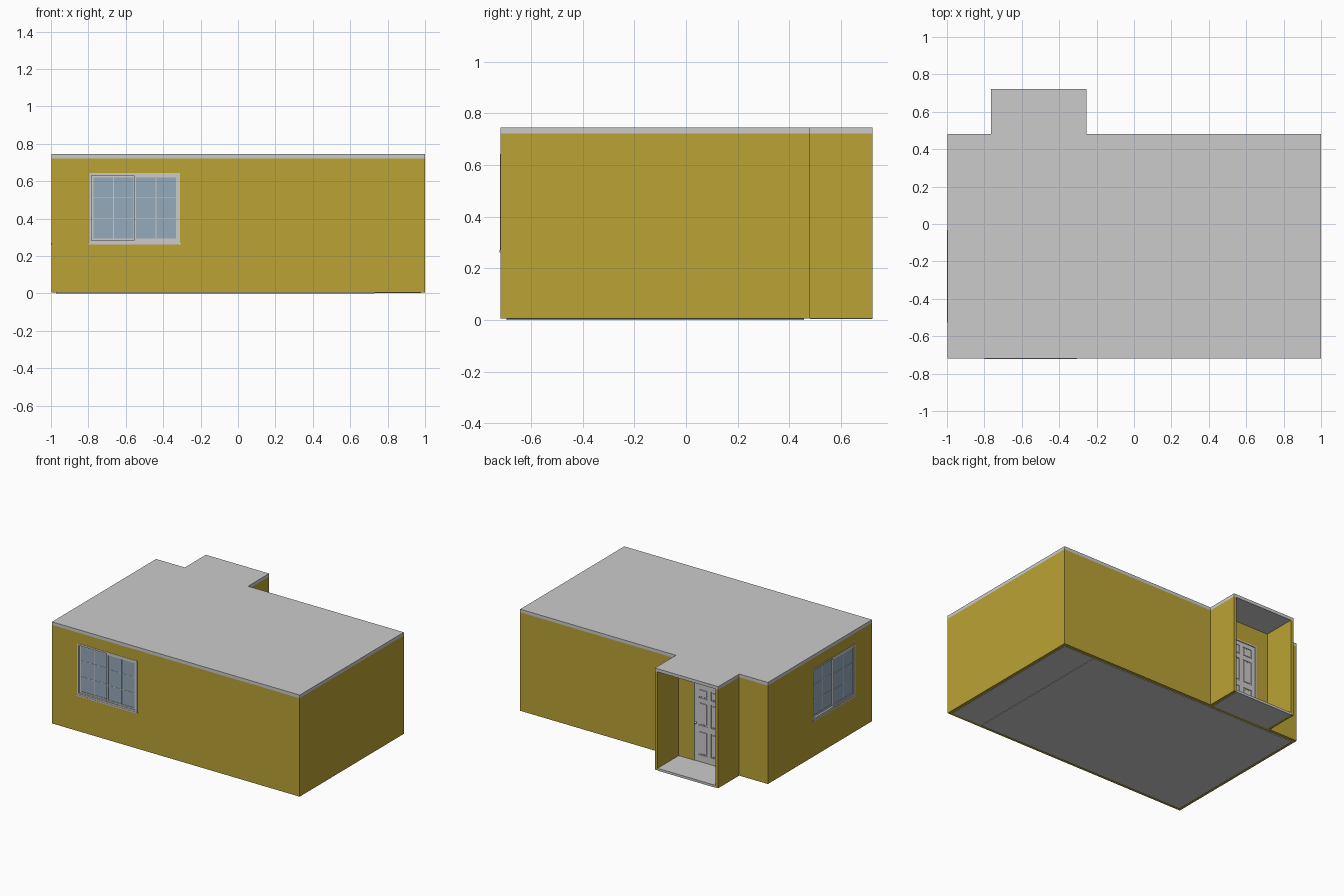
import bpy, bmesh
from mathutils import Matrix, Vector

if "Cube" in bpy.data.objects:
    bpy.data.objects.remove(bpy.data.objects["Cube"])

# Main dimensions
X0, X1 = -0.996, 1.0          # house sides
Y0, Y1, Y2 = -0.718, 0.48, 0.722  # front, back wall, porch front
PX0, PX1 = -0.765, -0.255     # porch sides
T = 0.022                     # wall thickness
OUTLINE = [(X0, Y0), (X1, Y0), (X1, Y1), (PX1, Y1), (PX1, Y2), (PX0, Y2), (PX0, Y1), (X0, Y1)]


def material(name, rgb):
    m = bpy.data.materials.new(name)
    m.diffuse_color = (*rgb, 1)
    m.use_nodes = True
    m.node_tree.nodes["Principled BSDF"].inputs["Base Color"].default_value = m.diffuse_color
    return m


YELLOW = material("yellow_paint", (0.49, 0.365, 0.035))
GLASS = material("window_glass", (0.30, 0.40, 0.50))


def make_object(name, bm, mat=None, matrix=None):
    bmesh.ops.recalc_face_normals(bm, faces=bm.faces)
    me = bpy.data.meshes.new(name)
    bm.to_mesh(me)
    bm.free()
    ob = bpy.data.objects.new(name, me)
    bpy.context.collection.objects.link(ob)
    if mat:
        me.materials.append(mat)
    if matrix:
        ob.matrix_world = matrix
    return ob


def boxes(name, items, mat=None, matrix=None):
    """One object from boxes given as (x0, x1, y0, y1, z0, z1)."""
    bm = bmesh.new()
    for x0, x1, y0, y1, z0, z1 in items:
        centre = Matrix.Translation(((x0 + x1) / 2, (y0 + y1) / 2, (z0 + z1) / 2))
        size = Matrix.Diagonal((x1 - x0, y1 - y0, z1 - z0, 1))
        bmesh.ops.create_cube(bm, size=1, matrix=centre @ size)
    return make_object(name, bm, mat, matrix)


def prism(name, outline, z0, z1, mat=None):
    bm = bmesh.new()
    face = bm.faces.new([bm.verts.new((x, y, z0)) for x, y in outline])
    ext = bmesh.ops.extrude_face_region(bm, geom=[face])["geom"]
    top = [v for v in ext if isinstance(v, bmesh.types.BMVert)]
    bmesh.ops.translate(bm, verts=top, vec=(0, 0, z1 - z0))
    return make_object(name, bm, mat)


def cut(ob, box):
    cutter = boxes("cutter", [box])
    mod = ob.modifiers.new("cut", 'BOOLEAN')
    mod.operation, mod.solver, mod.object = 'DIFFERENCE', 'EXACT', cutter
    bpy.context.view_layer.objects.active = ob
    bpy.ops.object.modifier_apply(modifier=mod.name)
    bpy.data.objects.remove(cutter)


def ring(w, z0, z1, t, y0, y1, x0=None):
    """Four bars around a rectangle starting at x0 (centred if omitted)."""
    x0 = -w / 2 if x0 is None else x0
    x1 = x0 + w
    return [(x0, x0 + t, y0, y1, z0, z1), (x1 - t, x1, y0, y1, z0, z1),
            (x0 + t, x1 - t, y0, y1, z0, z0 + t), (x0 + t, x1 - t, y0, y1, z1 - t, z1)]


# Walls with rooms, window and door openings
WW, WZ0, WZ1 = 0.486, 0.27, 0.643
FWX, LWY = -0.552, -0.28
DX0, DX1, DZ0, DZ1 = -0.65, -0.393, 0.02, 0.592
walls = prism("walls", OUTLINE, 0.005, 0.722, YELLOW)
cut(walls, (X0 + T, X1 - T, Y0 + T, Y1 - T, -1, 2))
cut(walls, (PX0 + T, PX1 - T, Y1, 2, -1, 2))
cut(walls, (FWX - WW / 2, FWX + WW / 2, Y0 - .1, Y0 + .1, WZ0, WZ1))
cut(walls, (X0 - .1, X0 + .1, LWY - WW / 2, LWY + WW / 2, WZ0, WZ1))
cut(walls, (DX0, DX1, Y1 - .1, Y1 + .1, DZ0, DZ1))

# Flat roof and floors
prism("roof", OUTLINE, 0.722, 0.745)
boxes("floor", [(X0 + T, 0.73, Y0 + T, Y1 - T, 0, 0.02),
                (0.73, X1 - T, Y0 + T, Y1 - T, 0.003, 0.02)])
boxes("porch_floor", [(PX0 + T, PX1 - T, Y1, Y2, 0.003, 0.02)])


# Sliding window, local outside face at y = 0 and outside towards -y
def window(name, matrix):
    h = WW / 2
    boxes(name + "_frame", ring(WW, WZ0, WZ1, 0.012, -0.002, T + 0.002), None, matrix)
    boxes(name + "_sill", [(-h - 0.004, h + 0.004, -0.004, 0.006, WZ0 - 0.009, WZ0)], None, matrix)
    z0, z1, w = WZ0 + 0.012, WZ1 - 0.012, h - 0.007
    for side, x0, y in (("inner", -h + 0.012, 0.012), ("outer", -0.005, 0.002)):
        boxes(f"{name}_{side}_sash", ring(w, z0, z1, 0.011, y, y + 0.009, x0), None, matrix)
        bars = [(x0 + w / 2 - .002, x0 + w / 2 + .002, y + .002, y + .007, z0 + .011, z1 - .011)]
        for k in (1, 2):
            z = z0 + (z1 - z0) * k / 3
            bars.append((x0 + .011, x0 + w - .011, y + .002, y + .007, z - .002, z + .002))
        boxes(f"{name}_{side}_bars", bars, None, matrix)
        boxes(f"{name}_{side}_glass",
              [(x0 + .008, x0 + w - .008, y + .0035, y + .0055, z0 + .008, z1 - .008)], GLASS, matrix)


window("front_window", Matrix.Translation((FWX, Y0, 0)))
window("side_window", Matrix.Translation((X0, LWY, 0)) @ Matrix.Rotation(-1.5707963, 4, 'Z'))

# Door frame
boxes("door_frame", [(DX0, DX0 + .01, Y1 - T - .002, Y1 + .002, DZ0, DZ1),
                     (DX1 - .01, DX1, Y1 - T - .002, Y1 + .002, DZ0, DZ1),
                     (DX0 + .01, DX1 - .01, Y1 - T - .002, Y1 + .002, DZ1 - .01, DZ1)])

# Door leaf: thin core, stiles and rails
lx0, lx1, lz0, lz1 = DX0 + .01, DX1 - .01, DZ0, DZ1 - .01
mid = (lx0 + lx1) / 2
ya, yb = Y1 - .018, Y1 - .004
s = 0.03
rows = [(lz0 + .05, lz0 + .225), (lz0 + .265, lz0 + .435), (lz0 + .465, lz1 - .03)]
cols = [(lx0 + s, mid - s / 2), (mid + s / 2, lx1 - s)]
leaf = [(lx0 + .001, lx1 - .001, ya + .004, yb - .004, lz0, lz1 - .001)]
leaf += [(a, b, ya, yb, lz0, lz1) for a, b in ((lx0, lx0 + s), (mid - s / 2, mid + s / 2), (lx1 - s, lx1))]
edges = [lz0] + [z for r in rows for z in r] + [lz1]
for a, b in zip(edges[::2], edges[1::2]):
    leaf += [(c0, c1, ya, yb, a, b) for c0, c1 in cols]
boxes("door_leaf", leaf)

# Raised door panels
panels = boxes("door_panels", [(c0 + .008, c1 - .008, ya + .001, yb - .001, r0 + .008, r1 - .008)
                               for c0, c1 in cols for r0, r1 in rows])
bev = panels.modifiers.new("bevel", 'BEVEL')
bev.width, bev.segments = 0.002, 1

# Door knobs on both faces
bm = bmesh.new()
for y, d in ((yb, 1), (ya, -1)):
    at = Vector((lx1 - .014, y + d * .012, 0.30))
    bmesh.ops.create_uvsphere(bm, u_segments=16, v_segments=10, radius=0.008, matrix=Matrix.Translation(at))
    bmesh.ops.create_cone(bm, cap_ends=True, segments=16, radius1=.004, radius2=.004, depth=.012,
                          matrix=Matrix.Translation((at.x, y + d * .006, at.z)) @ Matrix.Rotation(1.5707963, 4, 'X'))
knobs = make_object("door_knobs", bm)
bpy.ops.object.select_all(action='DESELECT')
knobs.select_set(True)
bpy.context.view_layer.objects.active = knobs
bpy.ops.object.shade_smooth_by_angle()
